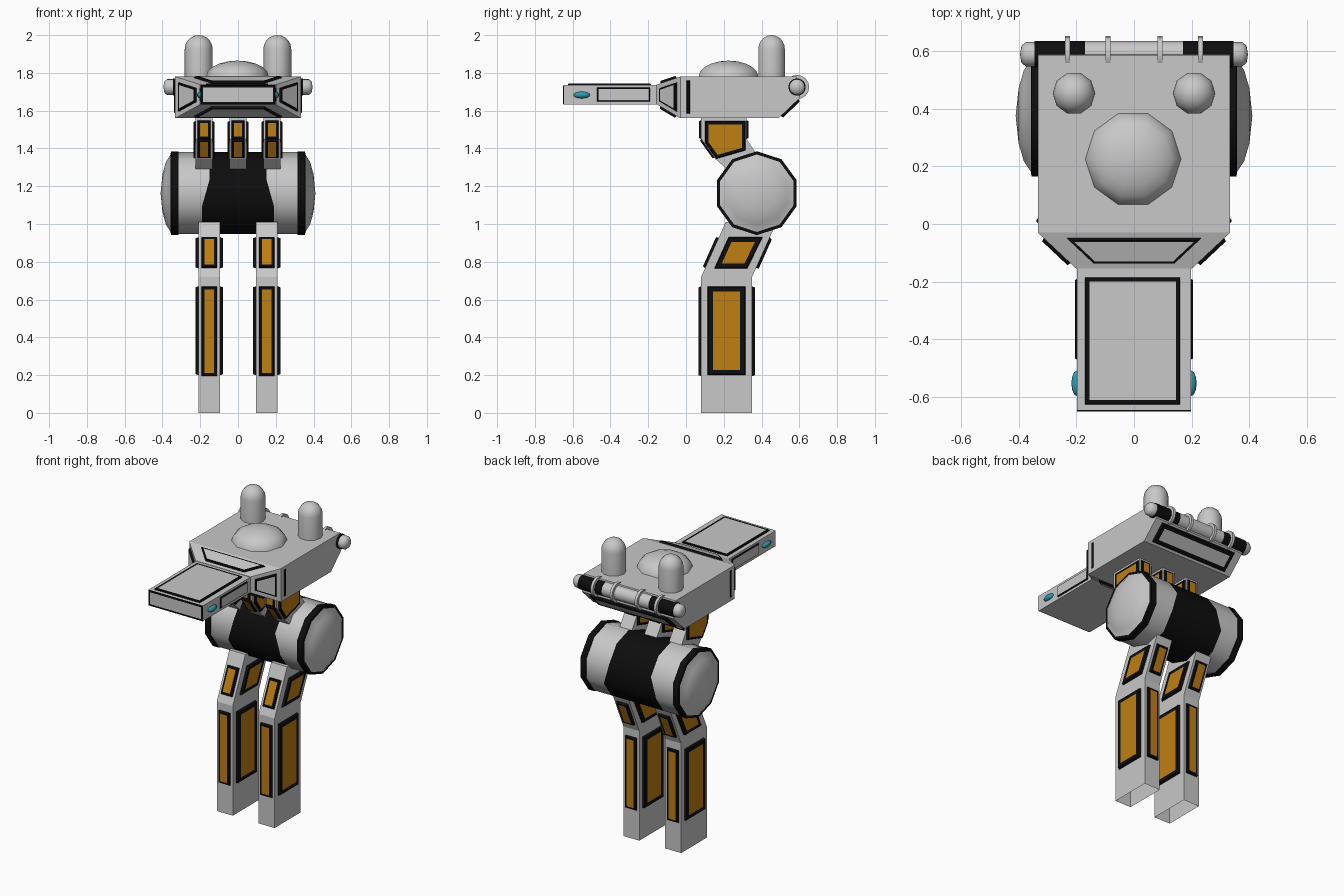
import bpy, bmesh, math
from mathutils import Vector

if "Cube" in bpy.data.objects:
    bpy.data.objects.remove(bpy.data.objects["Cube"])


def material(name, rgb):
    m = bpy.data.materials.new(name)
    m.diffuse_color = (*rgb, 1)
    m.use_nodes = True
    m.node_tree.nodes["Principled BSDF"].inputs["Base Color"].default_value = m.diffuse_color
    return m


GREY = material("light grey", (0.58, 0.58, 0.58))
BLACK = material("black", (0.004, 0.004, 0.004))
ORANGE = material("orange", (0.52, 0.21, 0.006))
TEAL = material("teal", (0.03, 0.33, 0.43))


def finish(bm, name, mats, smooth=None):
    me = bpy.data.meshes.new(name)
    bm.normal_update()
    bm.to_mesh(me)
    bm.free()
    for m in mats:
        me.materials.append(m)
    ob = bpy.data.objects.new(name, me)
    bpy.context.collection.objects.link(ob)
    if smooth:
        bpy.ops.object.select_all(action='DESELECT')
        ob.select_set(True)
        bpy.context.view_layer.objects.active = ob
        bpy.ops.object.shade_smooth_by_angle(angle=math.radians(smooth))
    return ob


def loft(name, ring_a, ring_b, mat=GREY, open_edge=None):
    """Solid between two matching rings; open_edge leaves one side face out."""
    bm = bmesh.new()
    a = [bm.verts.new(p) for p in ring_a]
    b = [bm.verts.new(p) for p in ring_b]
    n = len(a)
    for i in range(n):
        if i != open_edge:
            bm.faces.new((a[i], a[(i + 1) % n], b[(i + 1) % n], b[i]))
    bm.faces.new(a[::-1])
    bm.faces.new(b)
    bmesh.ops.recalc_face_normals(bm, faces=bm.faces[:])
    return finish(bm, name, [mat])


def prism(name, profile, xc, hw, open_edge=None):
    return loft(name, [(xc - hw, y, z) for y, z in profile],
                [(xc + hw, y, z) for y, z in profile], GREY, open_edge)


def panel(name, pts, normal, border, inner, h=0.014, chamfer=0.005):
    """Raised black plate with a coloured centre."""
    bm = bmesh.new()
    f = bm.faces.new([bm.verts.new(p) for p in pts])
    bm.normal_update()
    if f.normal.dot(Vector(normal)) < 0:
        f.normal_flip()
    bmesh.ops.inset_individual(bm, faces=[f], thickness=chamfer, depth=h, use_even_offset=True)
    if inner != BLACK:
        bm.normal_update()
        bmesh.ops.inset_individual(bm, faces=[f], thickness=border, use_even_offset=True)
        f.material_index = 1
    return finish(bm, name, [BLACK, inner])


def edge_panel(name, p, q, t0, t1, xc, hw, border, inner, h=0.014):
    """Panel on the face swept from profile edge p-q (counter-clockwise profile)."""
    p, q = Vector(p), Vector(q)
    a, b, d = p.lerp(q, t0), p.lerp(q, t1), q - p
    pts = [(xc - hw, *a), (xc + hw, *a), (xc + hw, *b), (xc - hw, *b)]
    panel(name, pts, (0, d.y, -d.x), border, inner, h)


def side_panels(name, poly, xc, hw, border, inner, h=0.014):
    for s in (-1, 1):
        panel(name, [(xc + s * hw, y, z) for y, z in poly], (s, 0, 0), border, inner, h)


def lathe(name, prof, axis, loc, n=10, bands=None, smooth=45, tweak=None):
    """Revolve (radius, height) points; bands gives a material slot per step."""
    bm = bmesh.new()
    rings = []
    for r, h in prof:
        ring = []
        for k in range(n if r > 0 else 1):
            a = 2 * math.pi * k / n
            u, v = r * math.cos(a), r * math.sin(a)
            co = (u, v, h) if axis == 'Z' else (h, v, u)
            ring.append(bm.verts.new(Vector(co) + Vector(loc)))
        rings.append(ring)
    for i, (a, b) in enumerate(zip(rings, rings[1:])):
        for k in range(n):
            vs = []
            for v in (a[k % len(a)], a[(k + 1) % n % len(a)], b[(k + 1) % n % len(b)], b[k % len(b)]):
                if v not in vs:
                    vs.append(v)
            f = bm.faces.new(vs)
            f.material_index = bands[i] if bands else 0
    if tweak:
        for v in bm.verts:
            tweak(v)
    bmesh.ops.recalc_face_normals(bm, faces=bm.faces[:])
    return finish(bm, name, [GREY, BLACK], smooth)


# Legs: bent open-bottomed columns with framed panels on every side
leg = [(.08, 0), (.35, 0), (.35, .72), (.48, 1.01), (.21, 1.01), (.08, .72)]
for xc in (-.152, .152):
    prism("leg", leg, xc, .058, open_edge=0)
    side_panels("shin_side_panel", [(.115, .2), (.315, .2), (.315, .67), (.115, .67)], xc, .058, .023, ORANGE)
    side_panels("thigh_side_panel", [(.15, .765), (.325, .765), (.405, .93), (.225, .93)], xc, .058, .02, ORANGE)
    for name, i, t0, t1 in (("shin_back_panel", 1, .27, .93), ("thigh_back_panel", 2, .16, .72),
                            ("thigh_front_panel", 4, .28, .84), ("shin_front_panel", 5, .07, .73)):
        edge_panel(name, leg[i], leg[(i + 1) % 6], t0, t1, xc, .042, .011, ORANGE)

# Body drum with domed ends, black hoops and a black waist narrowing towards the top
half = [(0, -.41), (.1, -.40), (.165, -.382), (.205, -.357), (.222, -.355), (.222, -.315), (.217, -.315), (.217, -.19)]


def narrow(v):
    if abs(abs(v.co.x) - .19) < .001 and v.co.z > 1.2:
        v.co.x *= .8


step = [0, 0, 0, 1, 1, 1, 0]
lathe("body_drum", half + [(r, -h) for r, h in half[::-1]], 'X', (0, .375, 1.163),
      bands=step + [1] + step[::-1], tweak=narrow)

# Neck struts
strut = [(.08, 1.56), (.08, 1.45), (.155, 1.345), (.26, 1.25), (.38, 1.36), (.32, 1.45), (.32, 1.56)]
for xc in (-.18, 0, .18):
    prism("neck_strut", strut, xc, .045)
    side_panels("strut_side_panel", [(.1, 1.545), (.1, 1.43), (.16, 1.345), (.315, 1.39), (.315, 1.545)],
                xc, .045, .013, ORANGE, .01)
    edge_panel("strut_front_panel", strut[0], strut[1], .1, 1, xc, .034, .008, ORANGE, .01)
    edge_panel("strut_lower_panel", strut[1], strut[2], 0, .95, xc, .034, .008, ORANGE, .01)
    edge_panel("strut_back_panel", strut[5], strut[6], 0, .9, xc, .034, .008, ORANGE, .01)

# Head box with sloped back
head = [(-.03, 1.56), (.49, 1.56), (.605, 1.67), (.585, 1.78), (-.03, 1.78)]
prism("head", head, 0, .333)
edge_panel("head_back_panel", head[1], head[2], .1, .92, 0, .28, .022, GREY)
side_panels("head_side_stripe", [(.003, 1.585), (.02, 1.585), (.02, 1.76), (.003, 1.76)], 0, .333, 0, BLACK, .005)


# Tapered collar between head and snout, with a thin framed panel on each face
def rect(w, y, z0, z1):
    return [Vector(p) for p in ((-w, y, z0), (w, y, z0), (w, y, z1), (-w, y, z1))]


big, small = rect(.333, -.03, 1.56, 1.78), rect(.2, -.155, 1.633, 1.738)
loft("head_collar", big, small)
for i, nrm in enumerate(((0, 0, -1), (1, 0, 0), (0, 0, 1), (-1, 0, 0))):
    j = (i + 1) % 4
    quad = [big[i], big[j], small[j], small[i]]
    c = sum(quad, Vector()) / 4
    panel("collar_panel", [c.lerp(p, .7) for p in quad], nrm, .007, GREY, .012, .004)

# Snout slab with framed top, front and sides, and teal side lamps
loft("snout", rect(.198, -.15, 1.633, 1.735), rect(.198, -.645, 1.633, 1.735))
panel("snout_top_panel", [(-.17, -.185, 1.735), (.16, -.185, 1.735), (.16, -.625, 1.735), (-.17, -.625, 1.735)],
      (0, 0, 1), .013, GREY, .008, .002)
panel("snout_front_panel", rect(.198, -.645, 1.633, 1.735), (0, -1, 0), .011, GREY, .005, .001)
side_panels("snout_side_panel", [(-.47, 1.648), (-.19, 1.648), (-.19, 1.722), (-.47, 1.722)], 0, .198, .002, GREY, .007)
for s in (-1, 1):
    bm = bmesh.new()
    bmesh.ops.create_uvsphere(bm, u_segments=12, v_segments=8, radius=1)
    bmesh.ops.scale(bm, vec=(.019, .044, .018), verts=bm.verts)
    bmesh.ops.translate(bm, vec=(s * .198, -.552, 1.683), verts=bm.verts)
    finish(bm, "side_lamp", [TEAL], 60)


# Top dome and two round-topped posts
def cap(r, rise, base, steps=5):
    pts = [(r * math.cos(i * math.pi / 2 / steps), base + rise * math.sin(i * math.pi / 2 / steps))
           for i in range(steps)]
    return pts + [(0, base + rise)]


lathe("top_dome", cap(.166, .085, 0), 'Z', (-.003, .225, 1.78), smooth=60)
for s in (-1, 1):
    lathe("head_post", [(.074, 0)] + cap(.074, .074, .146), 'Z', (s * .208, .453, 1.78), smooth=60)

# Rear bar with black grips, rounded ends and hoops
end = [(0, -.395), (.03, -.39), (.042, -.375), (.042, -.345), (.046, -.345), (.046, -.17)]
lathe("rear_bar", end + [(r, -h) for r, h in end[::-1]], 'X', (0, .588, 1.725), n=16,
      bands=[0, 0, 0, 1, 1, 0, 1, 1, 0, 0, 0])
for x in (-.23, -.09, .09, .23):
    lathe("bar_hoop", [(.04, -.009), (.064, -.009), (.064, .009), (.04, .009)], 'X', (x, .588, 1.725), n=16)
